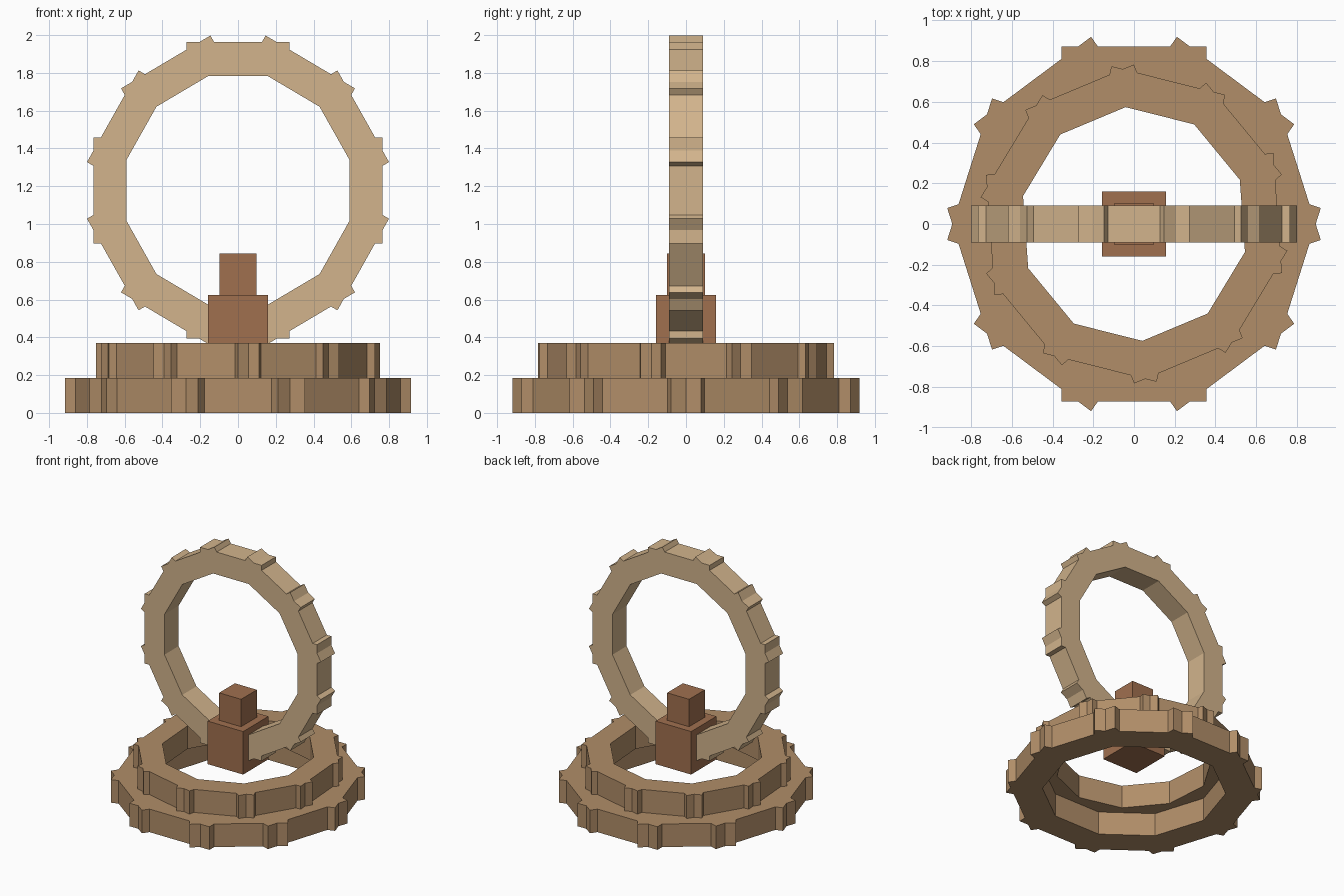
import bpy, bmesh
from math import radians, pi
from mathutils import Matrix

if "Cube" in bpy.data.objects:
    bpy.data.objects.remove(bpy.data.objects["Cube"])

X_SQUASH = 0.975  # rings are slightly narrower in x


def material(name, rgb):
    m = bpy.data.materials.new(name)
    m.diffuse_color = (*rgb, 1)
    m.use_nodes = True
    m.node_tree.nodes["Principled BSDF"].inputs["Base Color"].default_value = m.diffuse_color
    return m


tan = material("tan", (0.645, 0.456, 0.262))
brown = material("brown", (0.44, 0.27, 0.14))
dark = material("dark_brown", (0.352, 0.162, 0.078))


def finish(bm, name, mat):
    me = bpy.data.meshes.new(name)
    bm.to_mesh(me)
    bm.free()
    me.materials.append(mat)
    ob = bpy.data.objects.new(name, me)
    bpy.context.collection.objects.link(ob)
    return ob


def ring(name, n, inner, outer, length, height, z, first, mat, upright=False):
    """Ring of n overlapping straight beams; first = angle of one beam centre."""
    bm = bmesh.new()
    for i in range(n):
        m = (Matrix.Rotation(radians(first) + 2 * pi * i / n, 4, 'Z')
             @ Matrix.Translation(((inner + outer) / 2, 0, 0))
             @ Matrix.Diagonal((outer - inner, length, height, 1)))
        bmesh.ops.create_cube(bm, size=1, matrix=m)
    if upright:
        bm.transform(Matrix.Rotation(pi / 2, 4, 'X'))
    bm.transform(Matrix.Translation((0, 0, z)) @ Matrix.Diagonal((X_SQUASH, 1, 1, 1)))
    return finish(bm, name, mat)


def box(name, sx, sy, z0, z1, mat):
    bm = bmesh.new()
    bmesh.ops.create_cube(bm, size=1, matrix=Matrix.Translation((0, 0, (z0 + z1) / 2))
                          @ Matrix.Diagonal((sx, sy, z1 - z0, 1)))
    return finish(bm, name, mat)


# Stepped base: two ten-sided beam rings, the upper one turned
ring("lower_base_ring", 10, 0.645, 0.87, 0.73, 0.185, 0.0925, 18, brown)
ring("upper_base_ring", 10, 0.547, 0.725, 0.59, 0.185, 0.2775, 4.2, brown)

# Standing twelve-sided hoop
ring("upright_hoop", 12, 0.605, 0.785, 0.56, 0.18, 1.178, 0, tan, upright=True)

# Central post
box("post_block", 0.315, 0.32, 0.28, 0.625, dark)
box("post_cap", 0.195, 0.2, 0.625, 0.845, dark)
